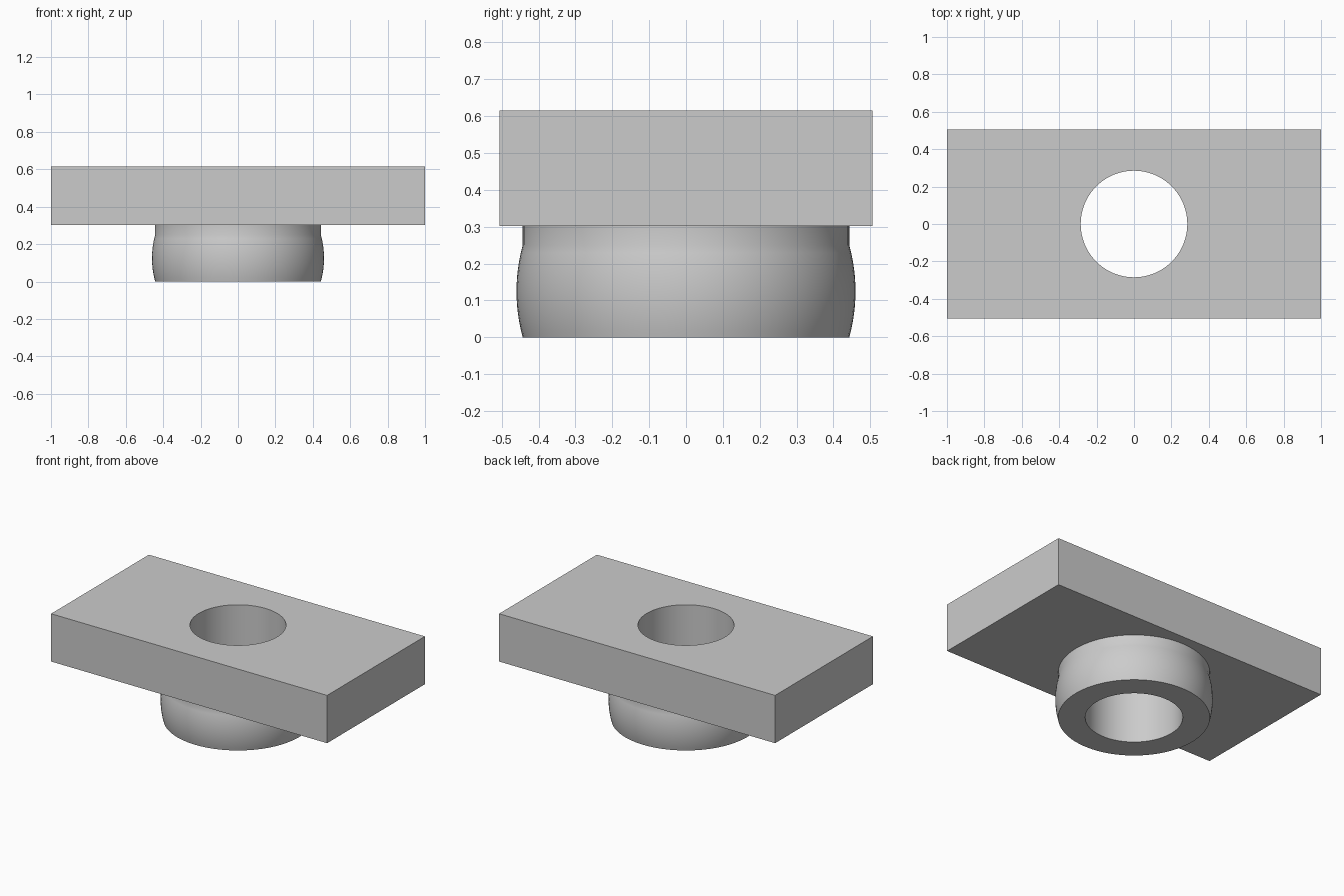
import bpy, bmesh, math

cube = bpy.data.objects.get("Cube")
if cube:
    bpy.data.objects.remove(cube, do_unlink=True)

SEGMENTS = 96
BORE = 0.285
BASE, TOP = 0.302, 0.615

grey = bpy.data.materials.new("plain grey")
grey.use_nodes = True
grey.diffuse_color = (0.6, 0.6, 0.6, 1)
grey.node_tree.nodes["Principled BSDF"].inputs["Base Color"].default_value = grey.diffuse_color


def finish(name, bm):
    bmesh.ops.recalc_face_normals(bm, faces=bm.faces)
    mesh = bpy.data.meshes.new(name)
    bm.to_mesh(mesh)
    bm.free()
    mesh.materials.append(grey)
    obj = bpy.data.objects.new(name, mesh)
    bpy.context.collection.objects.link(obj)
    return obj


def smooth(obj):
    bpy.ops.object.select_all(action="DESELECT")
    obj.select_set(True)
    bpy.context.view_layer.objects.active = obj
    bpy.ops.object.shade_smooth_by_angle(angle=math.radians(30))


def revolve(name, profile):
    """Spin a closed (radius, height) profile about the z axis."""
    bm = bmesh.new()
    verts = [bm.verts.new((r, 0, z)) for r, z in profile]
    edges = [bm.edges.new((a, b)) for a, b in zip(verts, verts[1:] + verts[:1])]
    bmesh.ops.spin(bm, geom=verts + edges, cent=(0, 0, 0), axis=(0, 0, 1),
                   angle=math.tau, steps=SEGMENTS, use_merge=True)
    bmesh.ops.remove_doubles(bm, verts=bm.verts, dist=1e-5)
    return finish(name, bm)


# Rectangular plate
bm = bmesh.new()
bmesh.ops.create_cube(bm, size=1)
bmesh.ops.scale(bm, vec=(2, 1.012, TOP - BASE), verts=bm.verts)
bmesh.ops.translate(bm, vec=(0, 0, (TOP + BASE) / 2), verts=bm.verts)
plate = finish("plate", bm)

# Round bore through the plate
bm = bmesh.new()
bmesh.ops.create_cone(bm, cap_ends=True, segments=SEGMENTS,
                      radius1=BORE, radius2=BORE, depth=2)
cutter = finish("bore_cutter", bm)
cutter.hide_render = True
cut = plate.modifiers.new("bore", "BOOLEAN")
cut.operation = "DIFFERENCE"
cut.solver = "EXACT"
cut.object = cutter
bpy.context.view_layer.objects.active = plate
bpy.ops.object.modifier_apply(modifier=cut.name)
bpy.data.objects.remove(cutter, do_unlink=True)
smooth(plate)

# Bulged collar below the plate: barrel-shaped wall and a short straight neck
BULGE_HEIGHT, STEPS = 0.25, 12
barrel = []
for i in range(STEPS + 1):
    t = i / STEPS
    barrel.append((0.443 + 0.017 * (1 - (2 * t - 1) ** 2), BULGE_HEIGHT * t))
collar = revolve("collar", [(BORE, 0)] + barrel + [(0.443, BASE), (BORE, BASE)])
smooth(collar)
